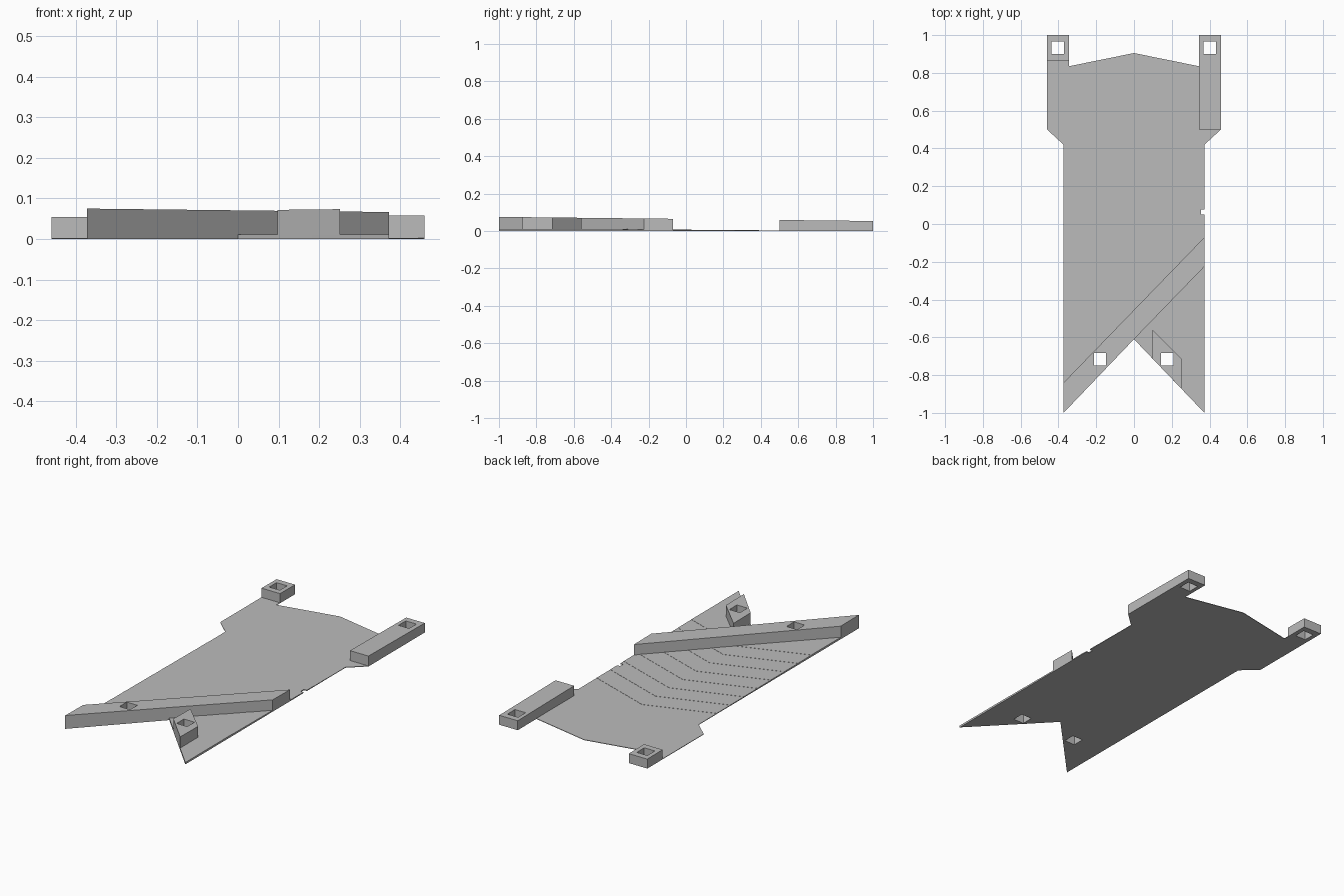
import bpy, bmesh

cube = bpy.data.objects.get("Cube")
if cube:
    bpy.data.objects.remove(cube)

grey = bpy.data.materials.new("plain grey")
grey.use_nodes = True
colour = (0.5, 0.5, 0.5, 1)
grey.diffuse_color = colour
grey.node_tree.nodes["Principled BSDF"].inputs["Base Color"].default_value = colour


def slope(y):
    """Height of the block tops, falling gently toward the back."""
    return 0.064 - 0.011 * y


def prism(name, outline, bottom, top):
    """Extrude a plan outline; top is a height or a function of y."""
    bm = bmesh.new()
    face = bm.faces.new([bm.verts.new((x, y, bottom)) for x, y in outline])
    new = bmesh.ops.extrude_face_region(bm, geom=[face])["geom"]
    for v in new:
        if isinstance(v, bmesh.types.BMVert):
            v.co.z = top(v.co.y) if callable(top) else top
    bmesh.ops.recalc_face_normals(bm, faces=bm.faces)
    mesh = bpy.data.meshes.new(name)
    bm.to_mesh(mesh)
    bm.free()
    mesh.materials.append(grey)
    ob = bpy.data.objects.new(name, mesh)
    bpy.context.collection.objects.link(ob)
    return ob


def rect(x0, x1, y0, y1):
    return [(x0, y0), (x1, y0), (x1, y1), (x0, y1)]


# Base plate: half outline mirrored about the centre line
HALF, WING = 0.373, 0.46
right = [(0, -0.61), (HALF, -1), (HALF, 0.42), (WING, 0.5), (WING, 1),
         (0.345, 1), (0.345, 0.835), (0, 0.905)]
outline = right + [(-x, y) for x, y in reversed(right[1:-1])]
parts = [prism("base_plate", outline, 0, 0.003)]

# Thin stepped layers with chevron back edges
STEPS = 8
RISE = 0.001
for i in range(STEPS):
    y = 0.26 - 0.12 * i
    z = 0.003 + RISE * i
    layer = [(-HALF, -1), (0, -0.61), (HALF, -1), (HALF, y), (0, y + 0.13), (-HALF, y)]
    parts.append(prism(f"stepped_layer_{i + 1}", layer, z, z + RISE))

# Raised blocks
blocks = {
    "diagonal_bar": [(-HALF, -1), (0, -0.61), (HALF, -0.225), (HALF, -0.07), (-HALF, -0.84)],
    "front_block": [(0.097, -0.712), (0.252, -0.873), (0.252, -0.714), (0.097, -0.56)],
    "short_back_block": rect(-WING, -0.345, 0.865, 1),
    "long_back_block": rect(0.345, WING, 0.5, 1),
}
for name, shape in blocks.items():
    parts.append(prism(name, shape, 0, slope))

# Square holes and the small edge notch
cutters = bpy.data.collections.new("cutters")
bpy.context.scene.collection.children.link(cutters)
holes = [rect(x - 0.033, x + 0.033, y - 0.033, y + 0.033)
         for x, y in [(-0.403, 0.932), (0.4, 0.932), (-0.18, -0.715), (0.175, -0.715)]]
holes.append(rect(0.355, 0.4, 0.05, 0.078))
for shape in holes:
    cutter = prism("hole_cutter", shape, -0.1, 0.2)
    for c in list(cutter.users_collection):
        c.objects.unlink(cutter)
    cutters.objects.link(cutter)
    cutter.hide_render = True
    cutter.hide_viewport = True
    cutter.display_type = 'WIRE'

for ob in parts:
    mod = ob.modifiers.new("holes", 'BOOLEAN')
    mod.operation = 'DIFFERENCE'
    mod.operand_type = 'COLLECTION'
    mod.collection = cutters
    mod.solver = 'EXACT'
